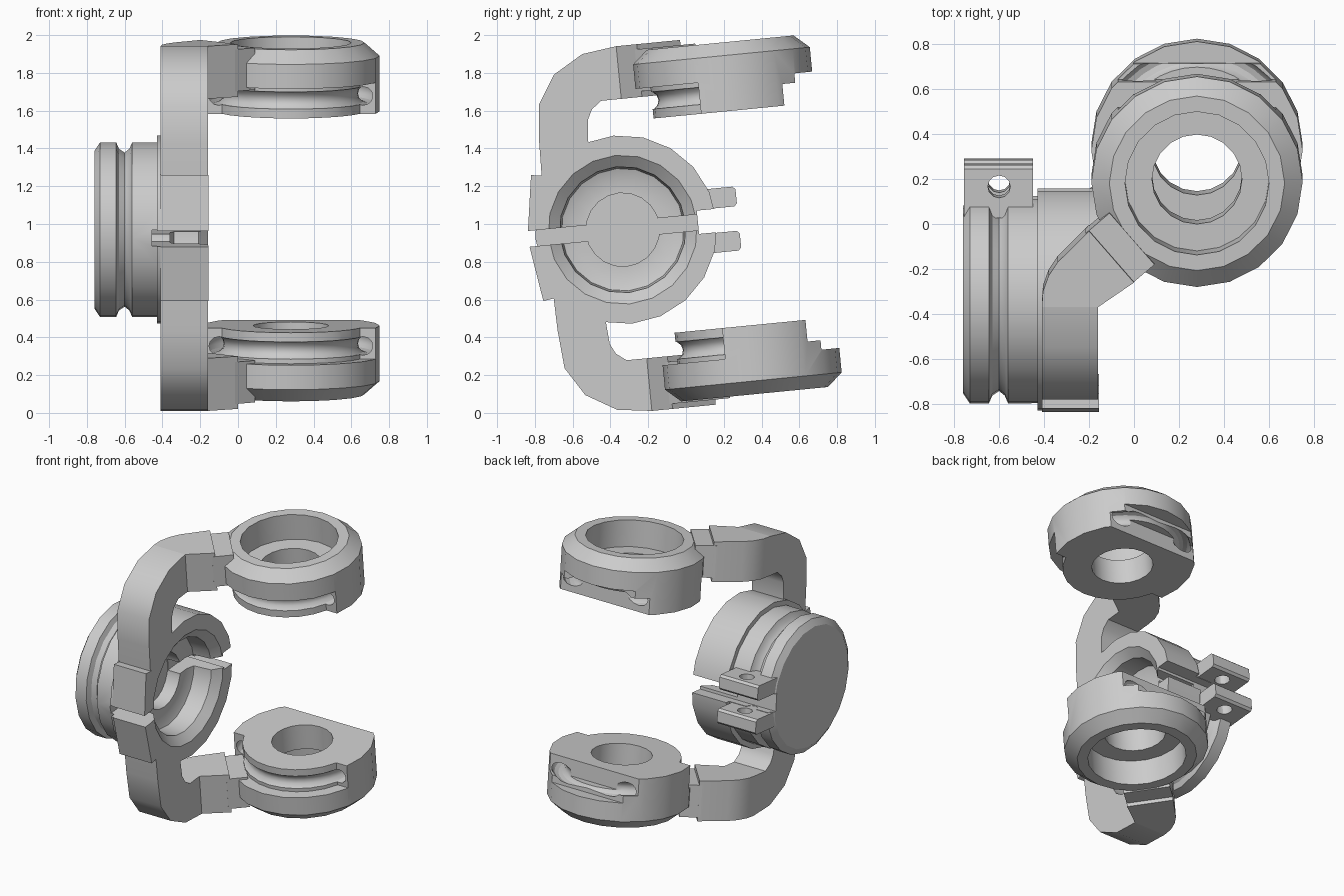
import bpy, bmesh
from math import sin, cos, pi, radians, asin

if "Cube" in bpy.data.objects:
    bpy.data.objects.remove(bpy.data.objects["Cube"])

HUB = (0, -0.335, 0.97)      # hub centre; every part is modelled around it
TILT = radians(5.6)          # the whole bracket leans about x
CX, CU = 0.28, 0.61          # ring centre in local x, y


def finish(name, bm):
    bmesh.ops.recalc_face_normals(bm, faces=bm.faces)
    me = bpy.data.meshes.new(name)
    bm.to_mesh(me)
    bm.free()
    ob = bpy.data.objects.new(name, me)
    bpy.context.collection.objects.link(ob)
    ob.location = HUB
    ob.rotation_euler = (TILT, 0, 0)
    return ob


def prism(name, pts, axis, a, b):
    """Extrude an outline along x (points are y,z) or along z (points are x,y)."""
    bm = bmesh.new()
    place = (lambda p, t: (t, *p)) if axis == 'X' else (lambda p, t: (*p, t))
    lo, hi = [[bm.verts.new(place(p, t)) for p in pts] for t in (a, b)]
    bm.faces.new(lo)
    bm.faces.new(hi)
    n = len(pts)
    for i in range(n):
        j = (i + 1) % n
        bm.faces.new((lo[i], lo[j], hi[j], hi[i]))
    return finish(name, bm)


def box(name, x0, x1, y0, y1, z0, z1):
    return prism(name, [(x0, y0), (x1, y0), (x1, y1), (x0, y1)], 'Z', z0, z1)


def lathe(name, profile, n, axis, loop=False, centre=(CX, CU)):
    """Revolve (position, radius) points around x through the hub, or z through centre."""
    bm = bmesh.new()
    rings = []
    for a, r in profile:
        ring = []
        for k in range(n):
            c, s = r * cos(2 * pi * k / n), r * sin(2 * pi * k / n)
            co = (a, c, s) if axis == 'X' else (centre[0] + c, centre[1] + s, a)
            ring.append(bm.verts.new(co))
        rings.append(ring)
    pairs = list(zip(rings, rings[1:]))
    if loop:
        pairs.append((rings[-1], rings[0]))
    else:
        bm.faces.new(rings[0])
        bm.faces.new(rings[-1])
    for p, q in pairs:
        for k in range(n):
            m = (k + 1) % n
            bm.faces.new((p[k], p[m], q[m], q[k]))
    return finish(name, bm)


def apply(ob, mod):
    bpy.context.view_layer.objects.active = ob
    bpy.ops.object.modifier_apply(modifier=mod.name)


def cut(ob, *cutters):
    for c in cutters:
        m = ob.modifiers.new('cut', 'BOOLEAN')
        m.operation = 'DIFFERENCE'
        m.solver = 'EXACT'
        m.object = c
        apply(ob, m)
        bpy.data.objects.remove(c)


def mirror(ob):
    m = ob.modifiers.new('mirror', 'MIRROR')
    m.use_axis = (False, False, True)
    m.use_mirror_merge = False
    apply(ob, m)


# Hub: closed grooved drum with an open split cup facing +x
hub = lathe('clamp_hub', [
    (-.76, .42), (-.73, .465), (-.645, .465), (-.63, .43), (-.60, .41), (-.575, .43),
    (-.56, .465), (-.43, .465), (-.43, .50), (-.16, .50), (-.16, .395), (-.21, .335),
    (-.34, .325), (-.36, .27), (-.36, .195), (-.46, .195)], 20, 'X')
cut(hub,
    box('slot_cutter', -.455, 0, -.8, .8, -.042, .042),
    box('ear_gap_cutter', -.9, 0, .40, .8, -.062, .062))

# Clamp ears with a vertical bolt hole
ears = prism('clamp_ears', [(.38, .065), (.60, .065), (.615, .08), (.615, .155),
                            (.60, .17), (.38, .17)], 'X', -.755, -.45)
cut(ears, lathe('hole_cutter', [(0, .05), (.3, .05)], 12, 'Z', centre=(-.6, .52)))
mirror(ears)

# Flat tabs on the front of the split cup
tabs = prism('front_tabs', [(-.50, .042), (-.455, .335), (-.39, .325),
                            (-.36, .26), (-.42, .042)], 'X', -.41, -.155)
mirror(tabs)

# Curved arms, sideways elbows and the connectors that reach the rings
arms = prism('support_arms', [
    (-.40, .30), (-.395, .50), (-.378, .70), (-.283, .852), (-.123, .946), (.06, .97),
    (.06, .69), (-.047, .69), (-.10, .65), (-.1275, .595), (-.137, .47)], 'X', -.41, -.16)
elbows = prism('arm_elbows', [
    (-.41, .06), (-.405, .13), (-.38, .20), (-.34, .26), (-.20, .40), (0, .17),
    (-.16, .06)], 'Z', .69, .97)
necks = prism('ring_connectors', [
    (-.215, .387), (-.109, .478), (.091, .248), (-.015, .157)], 'Z', .72, .943)
for ob in (arms, elbows, necks):
    mirror(ob)

# End rings: stepped bore, chamfered rim, relieved front and back, cord groove
rings = lathe('end_rings', [(.57, .20), (.57, .47), (.865, .47), (.935, .39),
                            (.935, .32), (.75, .32), (.75, .20)], 20, 'Z', loop=True)
R, STEP = .39, -.137
a0 = pi + asin(-STEP / R)
a1 = 2 * pi - asin(-STEP / R)
arc = [(CX + R * cos(a0 + (a1 - a0) * i / 10), CU + R * sin(a0 + (a1 - a0) * i / 10))
       for i in range(11)]
relief = prism('front_relief_cutter',
               [(CX - .6, CU + STEP)] + arc +
               [(CX + .6, CU + STEP), (CX + .6, -.1), (CX - .6, -.1)], 'Z', .4, .735)
groove = lathe('groove_cutter',
               [(.665 + .05 * sin(2 * pi * i / 12), .405 + .05 * cos(2 * pi * i / 12))
                for i in range(12)], 40, 'Z', loop=True)
cut(rings, relief,
    box('back_flat_cutter', -.5, 1, .916, 1.4, .4, .685),
    box('back_step_cutter', -.5, 1, .985, 1.4, .41, .735),
    groove)
mirror(rings)

# Smooth the curved walls, keep the edges crisp
bpy.ops.object.select_all(action='DESELECT')
for ob in (hub, ears, tabs, arms, elbows, necks, rings):
    ob.select_set(True)
bpy.context.view_layer.objects.active = hub
bpy.ops.object.shade_smooth_by_angle(angle=radians(30))
